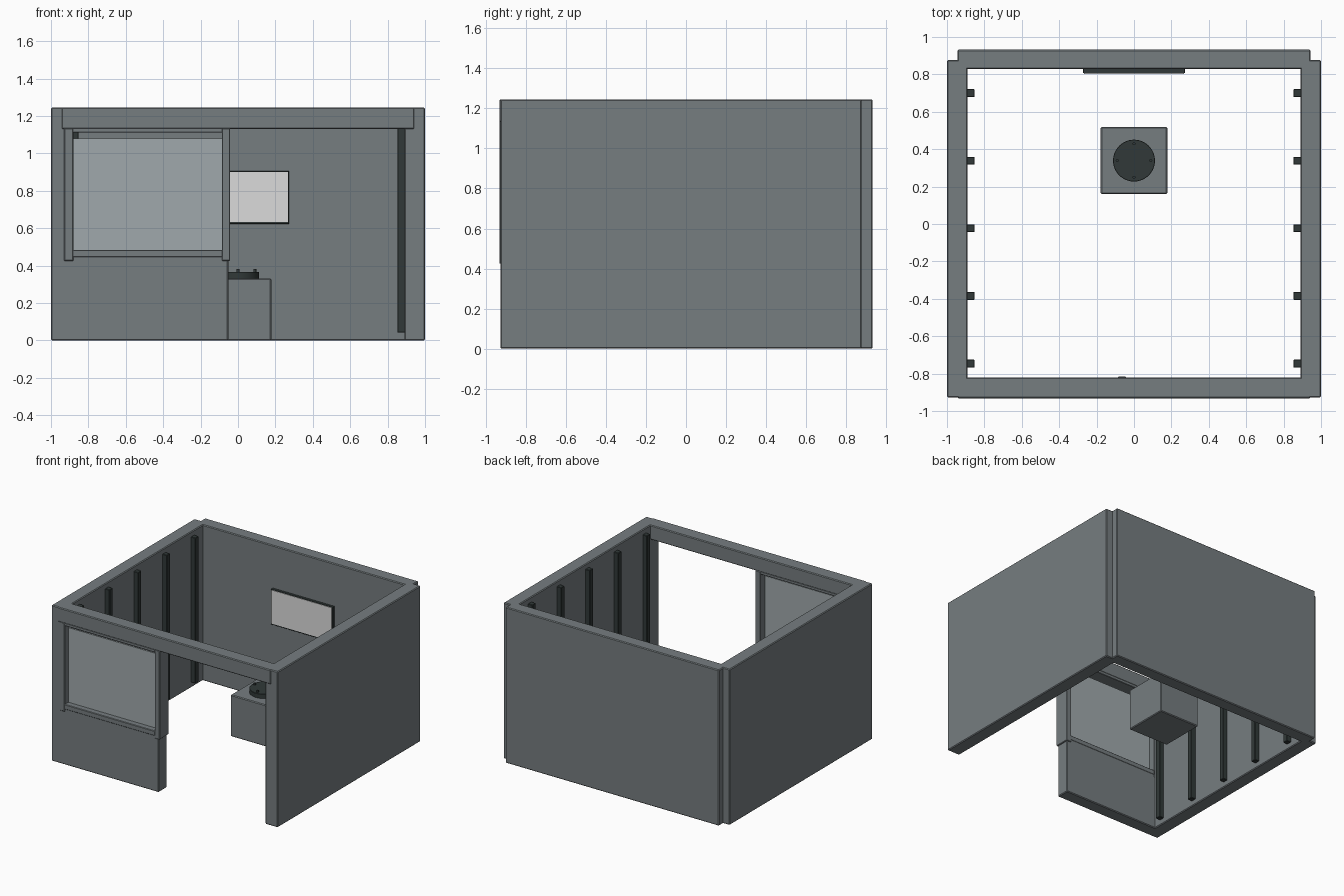
import bpy, math

if "Cube" in bpy.data.objects:
    bpy.data.objects.remove(bpy.data.objects["Cube"])


def material(name, rgb):
    m = bpy.data.materials.new(name)
    lin = [c / 12.92 if c <= 0.04045 else ((c + 0.055) / 1.055) ** 2.4
           for c in (v / 255 for v in rgb)]
    m.diffuse_color = (*lin, 1)
    m.use_nodes = True
    m.node_tree.nodes["Principled BSDF"].inputs["Base Color"].default_value = m.diffuse_color
    return m


GREY = material("wall grey", (118, 125, 128))
DARK = material("charcoal", (49, 57, 56))
GLASS = material("pale glass", (160, 169, 172))
WHITE = material("board white", (219, 219, 219))


def finish(ob, name, mat, bevel):
    ob.name = name
    ob.data.materials.append(mat)
    if bevel:
        b = ob.modifiers.new("edge", 'BEVEL')
        b.width = bevel
        b.segments = 1
        b.limit_method = 'ANGLE'
    return ob


def box(name, x, y, z, mat=GREY, bevel=0.006):
    """Box from its (min, max) range on each axis."""
    r = (x, y, z)
    bpy.ops.mesh.primitive_cube_add(size=1, location=[(a + b) / 2 for a, b in r])
    ob = bpy.context.object
    ob.scale = [b - a for a, b in r]
    bpy.ops.object.transform_apply(location=False, rotation=False, scale=True)
    return finish(ob, name, mat, bevel)


def disc(name, x, y, z, radius, mat, sides, bevel=0):
    bpy.ops.mesh.primitive_cylinder_add(vertices=sides, radius=radius, depth=z[1] - z[0],
                                        location=(x, y, (z[0] + z[1]) / 2))
    ob = finish(bpy.context.object, name, mat, bevel)
    bpy.ops.object.shade_smooth_by_angle(angle=math.radians(35))
    return ob


H = 1.245      # wall height
FRONT = -0.932

# Outer walls
for side, s in (("left", -1), ("right", 1)):
    box(side + "_wall", sorted((s * 0.89, s * 1.0)), (-0.927, 0.877), (0, H))
    # Row of upright battens on the inner face
    for i in range(5):
        y = 0.70 - 0.3615 * i
        box(f"{side}_batten_{i + 1}", sorted((s * 0.852, s * 0.895)),
            (y - 0.021, y + 0.021), (0.042, 1.205), DARK, 0.003)
box("back_wall", (-0.943, 0.943), (0.828, 0.932), (0, H))

# Front: low wall panel, header beam, open doorway on the right
box("front_low_wall", (-0.98, -0.052), (-0.927, -0.822), (0, 0.455))
box("front_header", (-0.943, 0.943), (FRONT, -0.82), (1.13, H))

# Window frame and glass, with a narrow gap above the pane
box("window_post_left", (-0.93, -0.88), (FRONT, -0.82), (0.425, 1.135), GREY, 0.004)
box("window_post_right", (-0.086, -0.042), (FRONT, -0.815), (0.425, 1.135), GREY, 0.004)
box("window_sill", (-0.885, -0.082), (FRONT, -0.82), (0.445, 0.484), GREY, 0.004)
box("window_top_rail", (-0.885, -0.082), (FRONT, -0.82), (1.112, 1.135), GREY, 0.003)
box("window_glass", (-0.882, -0.084), (-0.885, -0.875), (0.482, 1.08), GLASS, 0)

# Wall board on the back wall
box("board_frame", (-0.273, 0.273), (0.806, 0.83), (0.622, 0.905), DARK, 0.002)
box("board_face", (-0.266, 0.266), (0.802, 0.808), (0.632, 0.9), WHITE, 0)

# Pedestal with a round plate and four studs
box("pedestal", (-0.178, 0.178), (0.16, 0.518), (0, 0.332), GREY, 0.006)
disc("turntable", 0, 0.339, (0.33, 0.367), 0.112, DARK, 48, 0.002)
for i in range(4):
    a = i * math.pi / 2
    disc(f"plate_stud_{i + 1}", 0.09 * math.cos(a), 0.339 + 0.09 * math.sin(a),
         (0.36, 0.382), 0.008, GREY if i < 0 else DARK, 12)
